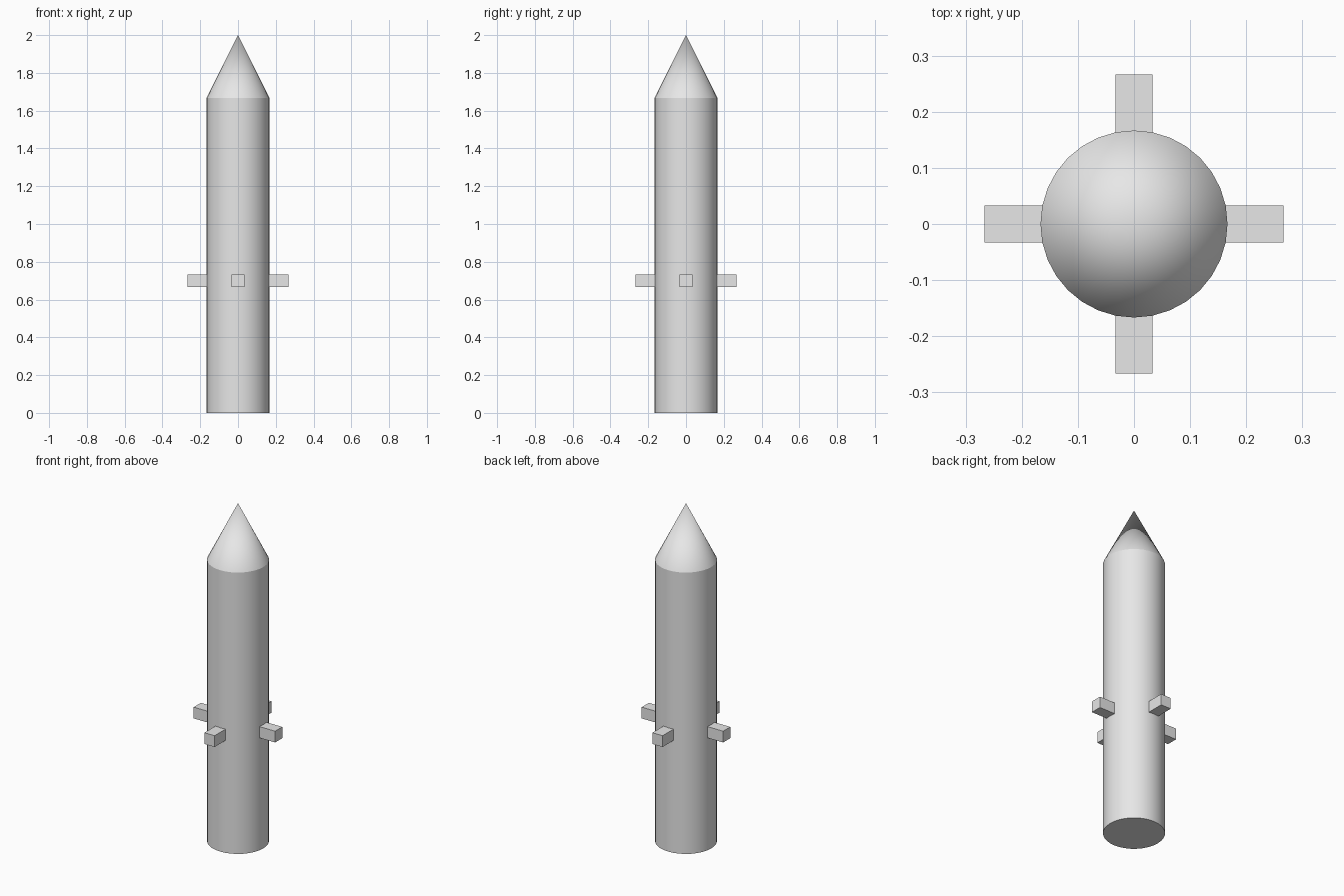
import bpy
from math import cos, sin, pi, radians

if "Cube" in bpy.data.objects:
    bpy.data.objects.remove(bpy.data.objects["Cube"], do_unlink=True)

RADIUS = 1 / 6
SIDES = 32

# Single plain grey finish
grey = bpy.data.materials.new("light_grey")
grey.use_nodes = True
grey.diffuse_color = (0.8, 0.8, 0.8, 1)
grey.node_tree.nodes["Principled BSDF"].inputs["Base Color"].default_value = (0.8, 0.8, 0.8, 1)


def finish(name):
    part = bpy.context.object
    part.name = name
    part.data.materials.append(grey)
    return part


def round_part(name, bottom, top, top_radius):
    bpy.ops.mesh.primitive_cone_add(
        vertices=SIDES, radius1=RADIUS, radius2=top_radius,
        depth=top - bottom, location=(0, 0, (bottom + top) / 2))
    finish(name)
    bpy.ops.object.shade_smooth_by_angle(angle=radians(30))


# Body in two stages with a pointed nose
round_part("lower_body", 0, 1, RADIUS)
round_part("upper_body", 1, 5 / 3, RADIUS)
round_part("nose_cone", 5 / 3, 2, 0)

# Four square pegs around the lower body, rooted inside it
PEG_WIDTH = 0.0667
PEG_LENGTH = 0.2
for i, side in enumerate(("left", "back", "right", "front")):
    angle = i * pi / 2
    bpy.ops.mesh.primitive_cube_add(
        size=1, location=(RADIUS * cos(angle), RADIUS * sin(angle), 0.7),
        rotation=(0, 0, angle))
    peg = finish(side + "_peg")
    peg.scale = (PEG_LENGTH, PEG_WIDTH, PEG_WIDTH)
